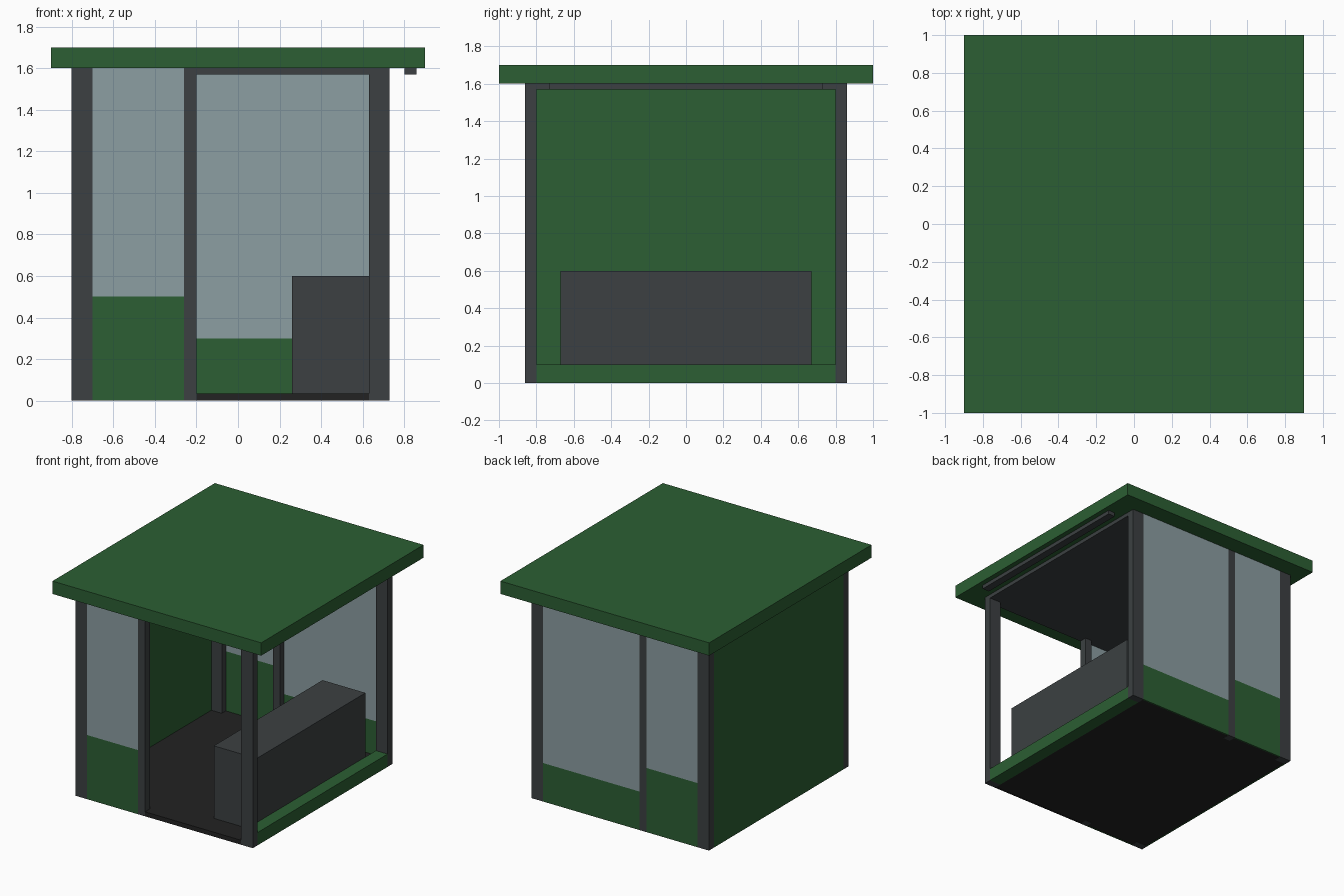
import bpy

if "Cube" in bpy.data.objects:
    bpy.data.objects.remove(bpy.data.objects["Cube"])


def mat(name, r, g, b):
    m = bpy.data.materials.new(name)
    m.diffuse_color = (r, g, b, 1)
    m.use_nodes = True
    m.node_tree.nodes["Principled BSDF"].inputs["Base Color"].default_value = m.diffuse_color
    return m


GREEN = mat("dark green", 0.025, 0.114, 0.033)
GREY = mat("charcoal grey", 0.045, 0.051, 0.054)
GLASS = mat("pale glass", 0.262, 0.342, 0.361)
BLACK = mat("floor black", 0.016, 0.016, 0.016)


def box(name, x, y, z, m):
    """Box from (min, max) ranges on each axis."""
    bpy.ops.mesh.primitive_cube_add(size=1)
    o = bpy.context.object
    o.name = name
    for v in o.data.vertices:
        for i, (lo, hi) in enumerate((x, y, z)):
            v.co[i] = lo if v.co[i] < 0 else hi
    o.data.materials.append(m)
    return o


def side_range(s, a, b):
    return (a, b) if s > 0 else (-b, -a)


# roof, ceiling and floor
box("roof", (-0.9, 0.9), (-1, 1), (1.6, 1.7), GREEN)
box("ceiling", (-0.79, 0.73), (-0.85, 0.85), (1.57, 1.6), GREY)
box("floor", (-0.79, 0.64), (-0.85, 0.85), (0.002, 0.035), BLACK)

# posts and window panels on front and back
for s, label in ((-1, "front"), (1, "back")):
    deep = side_range(s, 0.8, 0.86)
    thin = side_range(s, 0.85, 0.86)
    for part, x in (("left", (-0.8, -0.7)), ("middle", (-0.26, -0.2)),
                    ("right", (0.63, 0.73))):
        box(f"{label}_{part}_post", x, deep, (0, 1.6), GREY)
    bays = [("narrow", (-0.7, -0.26), 0.5)]
    if s > 0:
        bays.append(("wide", (-0.2, 0.63), 0.3))
    for part, x, h in bays:
        box(f"{label}_{part}_lower_panel", x, thin, (0, h), GREEN)
        box(f"{label}_{part}_window", x, thin, (h, 1.6), GLASS)

# door frame on the front
box("door_lintel", (-0.2, 0.63), (-0.86, -0.85), (1.57, 1.6), GREY)
box("door_threshold", (-0.2, 0.63), (-0.86, -0.85), (0, 0.035), BLACK)

# closed left wall, open right side with sill and counter
box("left_wall", (-0.8, -0.79), (-0.8, 0.8), (0, 1.6), GREEN)
box("right_sill", (0.63, 0.73), (-0.8, 0.8), (0, 0.1), GREEN)
box("counter", (0.26, 0.63), (-0.67, 0.67), (0.03, 0.6), GREY)

# rail under the roof overhang
box("awning_rail", (0.8, 0.86), (-0.73, 0.73), (1.57, 1.6), GREY)
